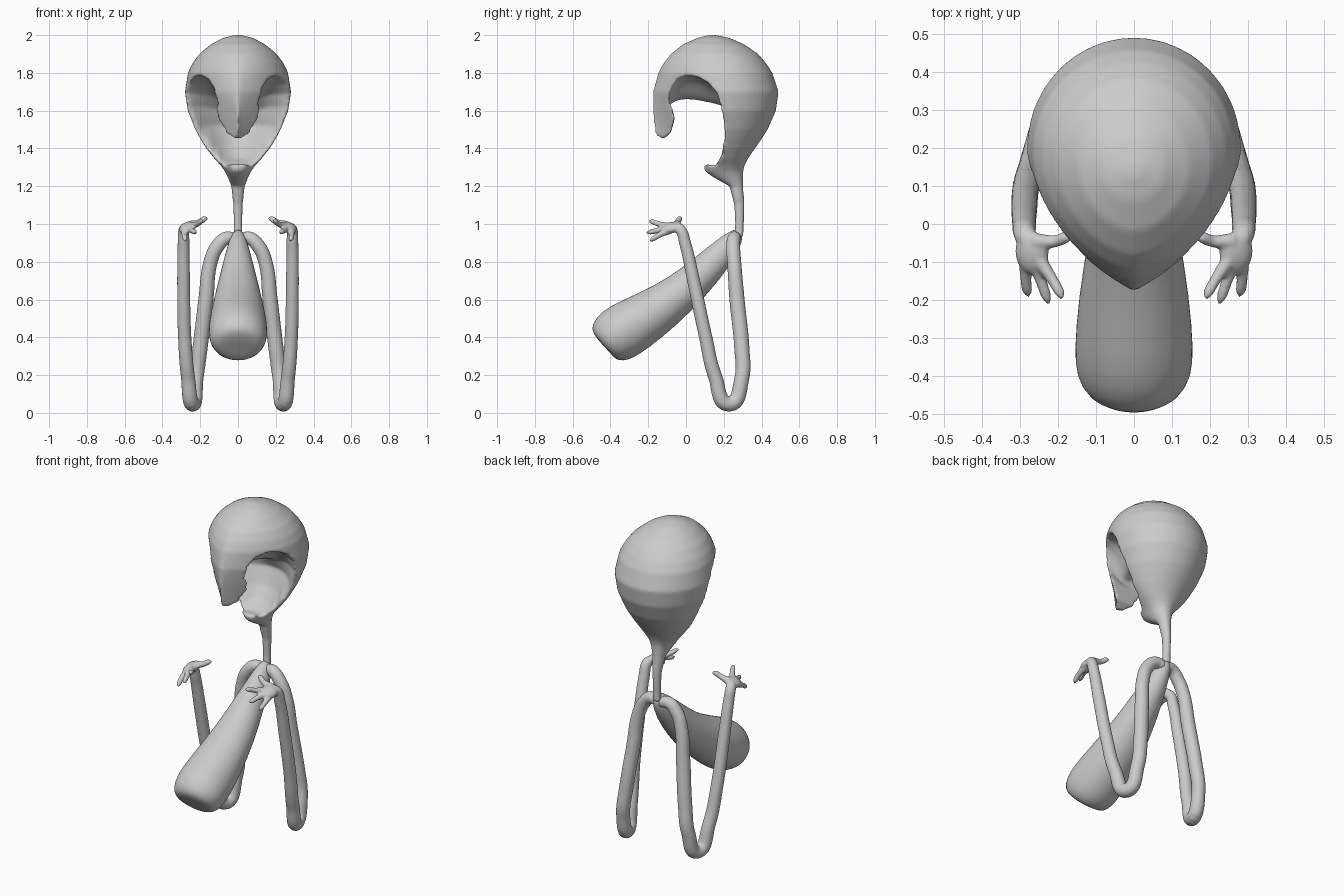
import bpy, bmesh, math
from mathutils import Vector

if "Cube" in bpy.data.objects:
    bpy.data.objects.remove(bpy.data.objects["Cube"])


def loft(name, rings):
    """Skin a list of equal-length point rings and cap both ends."""
    bm = bmesh.new()
    rows = [[bm.verts.new(p) for p in r] for r in rings]
    n = len(rows[0])
    for a, b in zip(rows, rows[1:]):
        for i in range(n):
            bm.faces.new((a[i], a[(i + 1) % n], b[(i + 1) % n], b[i]))
    bm.faces.new(rows[0])
    bm.faces.new(rows[-1])
    bmesh.ops.recalc_face_normals(bm, faces=bm.faces)
    me = bpy.data.meshes.new(name)
    bm.to_mesh(me)
    bm.free()
    ob = bpy.data.objects.new(name, me)
    bpy.context.collection.objects.link(ob)
    return ob


def select(obs):
    bpy.ops.object.select_all(action='DESELECT')
    for o in obs:
        o.select_set(True)
    bpy.context.view_layer.objects.active = obs[0]


def bake(ob):
    select([ob])
    bpy.ops.object.convert(target='MESH')


def fuse(ob, voxel, iterations):
    """Blend overlapping volumes into one smooth skin."""
    m = ob.modifiers.new("skin", 'REMESH')
    m.mode = 'VOXEL'
    m.voxel_size = voxel
    s = ob.modifiers.new("soften", 'SMOOTH')
    s.factor = 0.5
    s.iterations = iterations
    bake(ob)
    ob.data.shade_smooth()


def tube(name, pts):
    """Round tube through (x, y, z, radius) points."""
    cu = bpy.data.curves.new(name, 'CURVE')
    cu.dimensions = '3D'
    cu.bevel_depth = 1.0
    cu.bevel_resolution = 4
    cu.resolution_u = 8
    cu.use_fill_caps = True
    sp = cu.splines.new('BEZIER')
    sp.bezier_points.add(len(pts) - 1)
    for bp, (x, y, z, r) in zip(sp.bezier_points, pts):
        bp.co = (x, y, z)
        bp.radius = r
        bp.handle_left_type = bp.handle_right_type = 'AUTO'
    ob = bpy.data.objects.new(name, cu)
    bpy.context.collection.objects.link(ob)
    bake(ob)
    return ob


# Head and neck: egg rings (z, front y, widest y, back y, half width, front pinch)
HEAD = [
    (0.93, .255, .28, .305, .025, 1), (1.0, .26, .283, .306, .023, 1), (1.1, .255, .28, .31, .025, 1),
    (1.2, .23, .26, .303, .036, 1), (1.25, .14, .23, .302, .055, 1), (1.28, .10, .22, .303, .07, 1),
    (1.31, .095, .22, .31, .092, 1), (1.35, .0, .22, .33, .128, 1.2), (1.4, -.10, .21, .365, .168, 2),
    (1.45, -.155, .2, .4, .2, 2.6), (1.5, -.168, .2, .432, .227, 2.7), (1.6, -.177, .2, .476, .266, 2.3),
    (1.7, -.175, .2, .49, .281, 1.75), (1.8, -.147, .19, .457, .265, 1.4), (1.85, -.12, .18, .425, .242, 1.3),
    (1.9, -.08, .17, .382, .205, 1.2), (1.95, -.018, .155, .31, .145, 1.1), (1.985, .06, .145, .23, .08, 1),
    (2.0, .12, .14, .16, .02, 1)]
rings = []
for z, yf, yc, yb, w, p in HEAD:
    ring = []
    for i in range(64):
        t = 2 * math.pi * i / 64
        c, s = math.cos(t), math.sin(t)
        k = p if c < 0 else 1
        ring.append((w * math.copysign(abs(s) ** k, s), yc + c * ((yb - yc) if c > 0 else (yc - yf)), z))
    rings.append(ring)
head = loft("head", rings)

# Face hollow: side profile (y, z, extra depth, half width of the depth)
HOLLOW = [
    (-.5, 1.50, 0, 1), (-.19, 1.50, 0, 1), (-.15, 1.462, 0, 1), (-.115, 1.452, 0, 1), (-.08, 1.485, 0, 1),
    (-.06, 1.56, 0, 1), (-.07, 1.62, 0, 1), (-.09, 1.68, 0, 1), (-.085, 1.73, 0, 1), (-.05, 1.775, 0, 1),
    (0, 1.79, 0, 1), (.06, 1.78, 0, 1), (.12, 1.745, .02, .26), (.165, 1.69, .07, .26),
    (.185, 1.62, .12, .25), (.2, 1.52, .14, .215), (.195, 1.42, .10, .15), (.18, 1.35, .06, .1),
    (.15, 1.31, .01, .08), (.11, 1.315, 0, 1), (0, 1.27, 0, 1), (-.5, 1.27, 0, 1)]
slices = []
for i in range(41):
    x = -.4 + .02 * i
    ridge = math.exp(-(x / .1) ** 2)
    slices.append([(x, y + d * max(0, 1 - (x / w) ** 2),
                    z - (.13 * ridge * max(0, (z - 1.55) / .24) if y > -.15 else 0))
                   for y, z, d, w in HOLLOW])
cutter = loft("face_hollow_cutter", slices)
cutter.hide_render = True
m = head.modifiers.new("hollow", 'BOOLEAN')
m.operation = 'DIFFERENCE'
m.solver = 'EXACT'
m.object = cutter
bake(head)
bpy.data.objects.remove(cutter)
fuse(head, 0.009, 6)

# Torso: sections (y, z, half height, half width) along a sloping axis
TORSO = [
    (.285, .965, .025, .025), (.24, .90, .062, .05), (.12, .77, .088, .085), (-.02, .635, .105, .118),
    (-.2, .51, .135, .147), (-.33, .435, .152, .157), (-.39, .395, .142, .152),
    (-.425, .368, .118, .13), (-.437, .358, .09, .10), (-.438, .357, .03, .03)]
rings = []
for i, (y, z, h, w) in enumerate(TORSO):
    a, b = TORSO[max(i - 1, 0)], TORSO[min(i + 1, len(TORSO) - 1)]
    t = Vector((0, b[0] - a[0], b[1] - a[1])).normalized()
    up = Vector((0, t.z, -t.y))
    rings.append([Vector((0, y, z)) + up * h * math.sin(q) + Vector((w * math.cos(q), 0, 0))
                  for q in (2 * math.pi * k / 32 for k in range(32))])
torso = loft("torso", rings)
torso.modifiers.new("smooth", 'SUBSURF').levels = 1
bake(torso)
torso.data.shade_smooth()

# Arms: folded limb, palm and digits, one per side
LIMB = [
    (.01, .265, .92, .03), (.06, .255, .925, .036), (.11, .25, .88, .038), (.145, .255, .8, .038),
    (.17, .27, .6, .041), (.2, .295, .35, .041), (.222, .295, .18, .04), (.24, .228, .047, .042),
    (.265, .155, .19, .038), (.283, .1, .42, .036), (.288, .04, .7, .035), (.288, -.005, .9, .032),
    (.285, -.03, .97, .03), (.27, -.06, .985, .025)]
DIGITS = [
    [(.26, -.045, .995, .022), (.205, -.045, 1.01, .016), (.175, -.033, 1.028, .016), (.16, -.028, 1.03, .005)],
    [(.26, -.08, .985, .022), (.215, -.145, 1.0, .015), (.195, -.18, 1.013, .014), (.187, -.197, 1.016, .005)],
    [(.265, -.08, .98, .022), (.242, -.155, .965, .015), (.23, -.19, .957, .014), (.222, -.21, .953, .005)],
    [(.28, -.08, .97, .022), (.284, -.145, .94, .015), (.28, -.175, .92, .014), (.276, -.19, .908, .005)]]
for side, s in (("right", 1), ("left", -1)):
    parts = [tube(side + "_arm", [(s * x, y, z, r) for x, y, z, r in path]) for path in [LIMB] + DIGITS]
    bpy.ops.mesh.primitive_uv_sphere_add(segments=24, ring_count=16, location=(s * .268, -.075, .982),
                                         rotation=(.2, s * .35, 0))
    palm = bpy.context.object
    palm.scale = (.046, .058, .026)
    parts.append(palm)
    select(parts)
    bpy.ops.object.join()
    fuse(parts[0], 0.006, 5)
